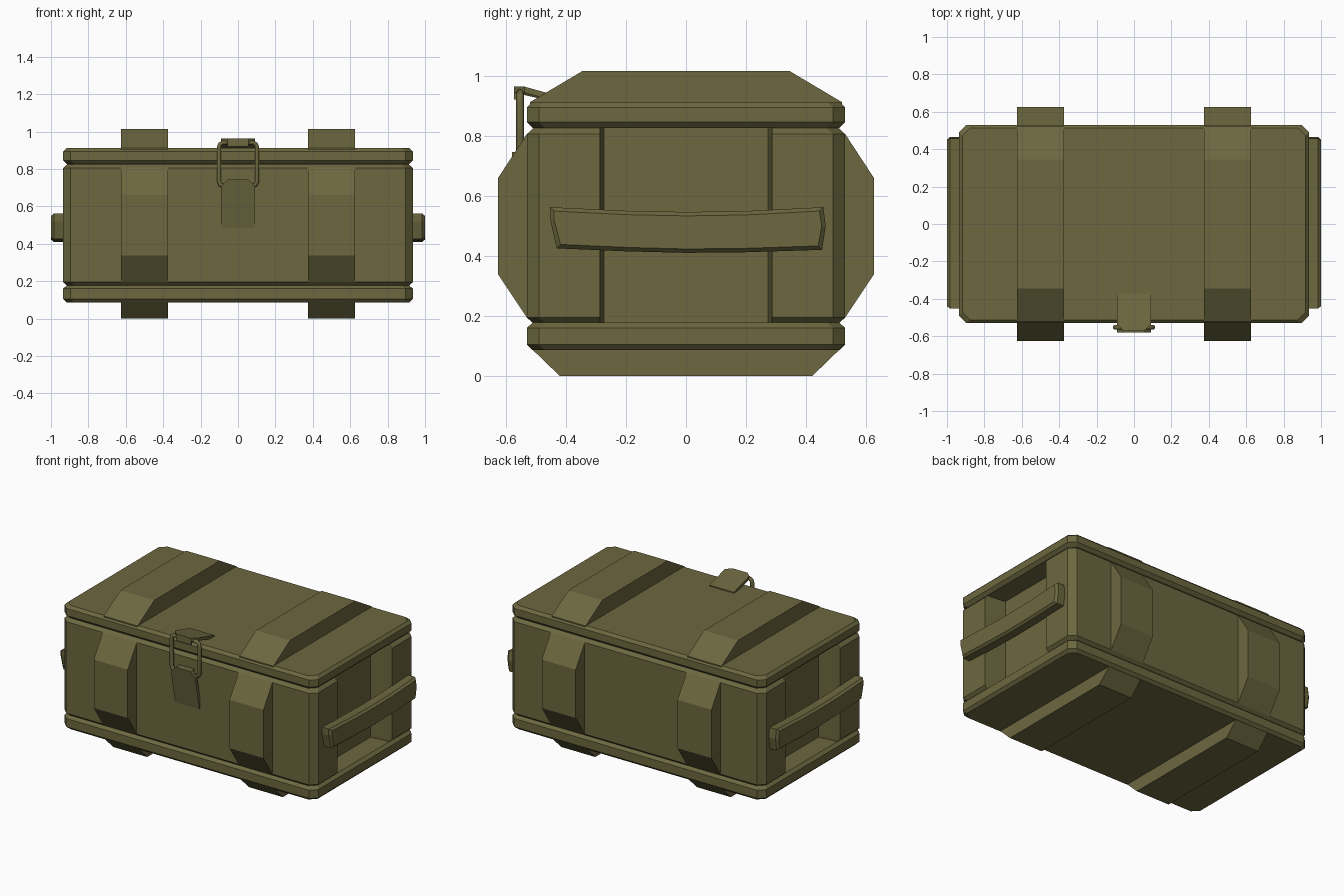
import bpy, bmesh

if "Cube" in bpy.data.objects:
    bpy.data.objects.remove(bpy.data.objects["Cube"])

olive = bpy.data.materials.new("olive drab paint")
olive.diffuse_color = (0.150, 0.136, 0.050, 1)
olive.use_nodes = True
olive.node_tree.nodes["Principled BSDF"].inputs["Base Color"].default_value = olive.diffuse_color


def add_object(name, bm):
    bmesh.ops.recalc_face_normals(bm, faces=bm.faces[:])
    me = bpy.data.meshes.new(name)
    bm.to_mesh(me)
    bm.free()
    me.materials.append(olive)
    ob = bpy.data.objects.new(name, me)
    bpy.context.collection.objects.link(ob)
    return ob


def loft(name, rings):
    """Solid skinned through matching closed rings of points."""
    bm = bmesh.new()
    rows = [[bm.verts.new(p) for p in ring] for ring in rings]
    n = len(rows[0])
    for a, b in zip(rows, rows[1:]):
        for i in range(n):
            j = (i + 1) % n
            bm.faces.new((a[i], a[j], b[j], b[i]))
    bm.faces.new(rows[0][::-1])
    bm.faces.new(rows[-1])
    return add_object(name, bm)


def outline(z, inset, notched=False):
    """Chamfered rectangle, optionally with a recess in both short ends."""
    x, y, c = 0.935 - inset, 0.53 - inset, 0.04
    end = [(x, -y + c)]
    if notched:
        end += [(x, -0.287), (0.785, -0.273), (0.785, 0.273), (x, 0.287)]
    end += [(x, y - c)]
    half = [(x - c, -y)] + end + [(x - c, y)]
    return [(px, py, z) for px, py in half + [(-px, -py) for px, py in half]]


# crate body with recessed ends, base rim and lid
loft("crate_body", [outline(z, i, True) for z, i in
     ((0.12, 0.022), (0.175, 0.022), (0.195, 0), (0.805, 0), (0.825, 0.022), (0.87, 0.022))])
loft("base_rim", [outline(z, i) for z, i in
     ((0.087, 0.018), (0.105, 0), (0.16, 0), (0.178, 0.02))])
loft("lid", [outline(z, i) for z, i in
     ((0.826, 0.02), (0.846, 0), (0.893, 0), (0.911, 0.018))])

# raised ribs around the crate
RIBS = {
    "lid_rib": [(-0.52, 0.90), (-0.52, 0.911), (-0.345, 1.015),
                (0.345, 1.015), (0.52, 0.911), (0.52, 0.90)],
    "base_rib": [(-0.51, 0.10), (-0.51, 0.087), (-0.42, 0),
                 (0.42, 0), (0.51, 0.087), (0.51, 0.10)],
    "front_rib": [(-0.51, 0.195), (-0.53, 0.195), (-0.625, 0.338),
                  (-0.625, 0.66), (-0.53, 0.805), (-0.51, 0.805)],
}
RIBS["back_rib"] = [(-y, z) for y, z in RIBS["front_rib"]]
for name, prof in RIBS.items():
    for side, x0 in (("left", -0.625), ("right", 0.375)):
        loft(f"{side}_{name}", [[(x, y, z) for y, z in prof] for x in (x0, x0 + 0.25)])

# slightly sagging grab handles on both ends
grip = [(-0.43, 0.425), (-0.2, 0.415), (0, 0.41), (0.2, 0.412), (0.453, 0.42), (0.465, 0.50),
        (0.457, 0.562), (0.2, 0.549), (0, 0.546), (-0.2, 0.55), (-0.452, 0.562), (-0.452, 0.52)]
for side, s in (("left", -1), ("right", 1)):
    rings = []
    for x, k in ((0.93, 1), (0.985, 1), (1.0, 0.0)):
        d = 0.013 * (1 - k)
        rings.append([(s * x, y * (1 - d / 0.45), z + (d if z < 0.485 else -d if z > 0.53 else 0))
                      for y, z in grip])
    loft(f"{side}_handle", rings)


# latch plates: a = distance from tail to tip, h = height off the surface
def latch_plate(name, length, place):
    tip = length - 0.035
    shape = [(-0.09, 0), (0.09, 0), (0.09, tip), (0.055, length), (-0.055, length), (-0.09, tip)]

    def top(a):
        return 0.008 + 0.045 * min(a / tip, 1)
    loft(name + "_plate", [[place(x, a, top(a) - t) for x, a in shape] for t in (0.02, 0)])
    lip = [(-0.055, length), (0.055, length), (0.055, length - 0.01), (-0.055, length - 0.01)]
    loft(name + "_lip", [[place(x, a, h) for x, a in lip] for h in (0.01, 0.05)])


latch_plate("upper_latch", 0.197, lambda x, a, h: (x, -0.375 - a, 0.91 + h))
latch_plate("lower_latch", 0.26, lambda x, a, h: (x, -0.526 - h, 0.485 + a))

# wire loop joining both latch plates
cu = bpy.data.curves.new("latch_wire", "CURVE")
cu.dimensions = "3D"
cu.bevel_depth = 0.013
cu.bevel_resolution = 1
quarter = [(0.078, 0.942), (0.096, 0.933), (0.102, 0.915), (0.102, 0.735), (0.094, 0.716), (0.078, 0.71)]
path = quarter + [(-x, z) for x, z in reversed(quarter)]
sp = cu.splines.new("POLY")
sp.points.add(len(path) - 1)
for p, (x, z) in zip(sp.points, path):
    p.co = (x, -0.552, z, 1)
sp.use_cyclic_u = True
cu.materials.append(olive)
bpy.context.collection.objects.link(bpy.data.objects.new("latch_wire", cu))
